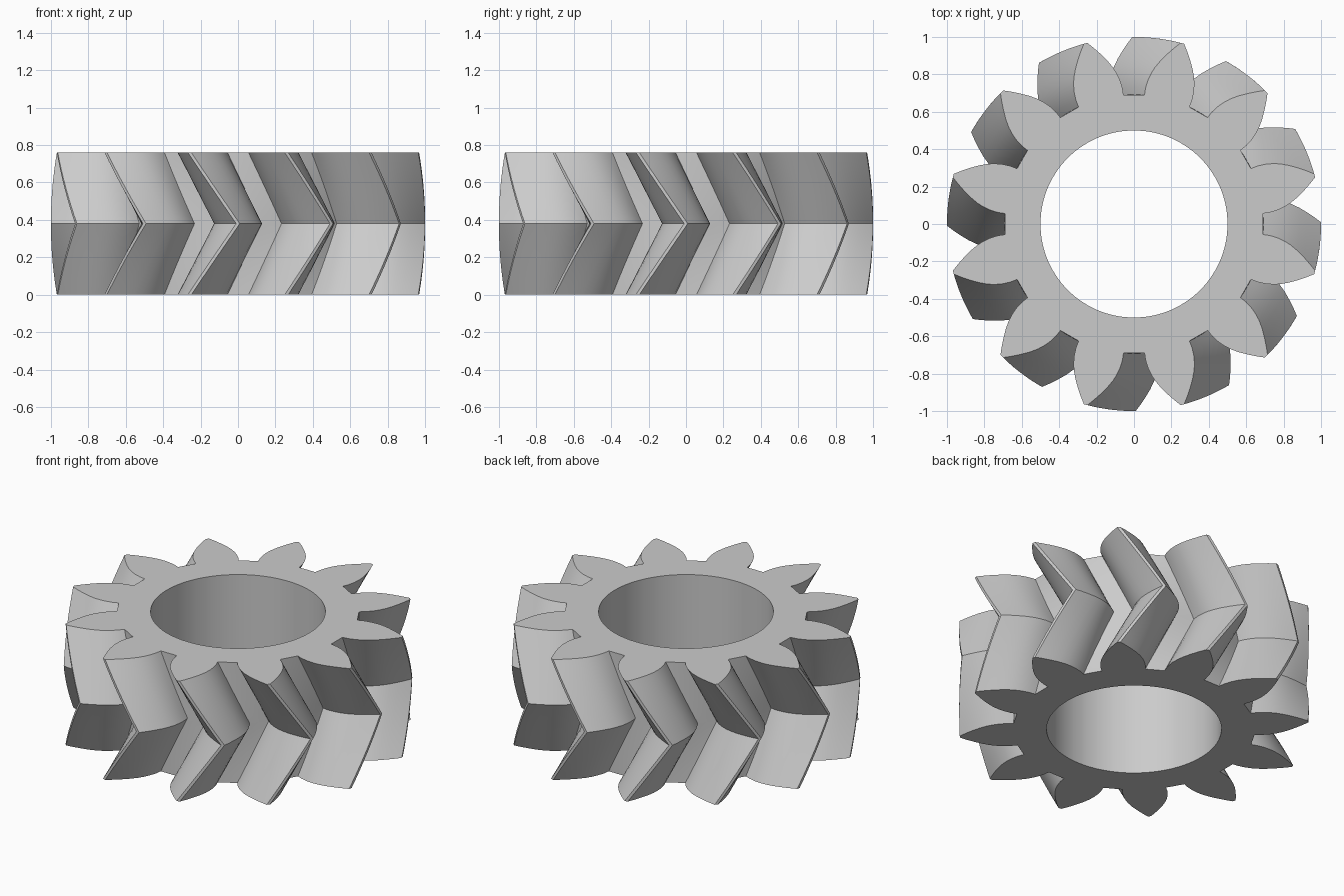
import bpy, bmesh, math

cube = bpy.data.objects.get("Cube")
if cube:
    bpy.data.objects.remove(cube, do_unlink=True)

TEETH = 12
HEIGHT = 0.76
BORE = 0.5
TWIST = math.radians(15)
LAYERS = 16

# One tooth flank from root to tip: (radius, half angle in degrees)
FLANK = [(0.692, 10.35), (0.73, 10.15), (0.775, 9.4), (0.81, 8.5), (0.844, 7.4),
         (0.885, 5.75), (0.925, 3.95), (0.965, 2.15), (1.0, 0.55)]

# Steel material
steel = bpy.data.materials.new("steel grey")
steel.use_nodes = True
grey = (0.6, 0.6, 0.6, 1)
steel.diffuse_color = grey
steel.node_tree.nodes["Principled BSDF"].inputs["Base Color"].default_value = grey

# Full outline as (radius, angle), each tooth followed by its valley floor
tooth = [(r, -a) for r, a in FLANK] + [(r, a) for r, a in reversed(FLANK)] + [(0.69, 15)]
pitch = 360 / TEETH
outline = [(r, math.radians(a + pitch * k)) for k in range(TEETH) for r, a in tooth]

bm = bmesh.new()


def ring(points, z, turn):
    return [bm.verts.new((r * math.cos(a + turn), r * math.sin(a + turn), z))
            for r, a in points]


def bridge(lower, upper):
    n = len(lower)
    for i in range(n):
        j = (i + 1) % n
        bm.faces.new((lower[i], lower[j], upper[j], upper[i]))


# Herringbone teeth: the twist reverses at mid height
rings = []
for k in range(LAYERS + 1):
    t = k / LAYERS
    rings.append(ring(outline, HEIGHT * t, -TWIST * abs(2 * t - 1)))
for lower, upper in zip(rings, rings[1:]):
    bridge(lower, upper)

# Bore and flat end faces
bore = [(BORE, a) for r, a in outline]
bore_bottom = ring(bore, 0, -TWIST)
bore_top = ring(bore, HEIGHT, -TWIST)
bridge(rings[-1], bore_top)
bridge(bore_top, bore_bottom)
bridge(bore_bottom, rings[0])
bmesh.ops.recalc_face_normals(bm, faces=bm.faces)

mesh = bpy.data.meshes.new("herringbone_gear")
bm.to_mesh(mesh)
bm.free()
mesh.materials.append(steel)
gear = bpy.data.objects.new("herringbone_gear", mesh)
bpy.context.collection.objects.link(gear)

# Smooth flanks with sharp tips, roots and chevron ridge
bpy.ops.object.select_all(action='DESELECT')
gear.select_set(True)
bpy.context.view_layer.objects.active = gear
bpy.ops.object.shade_smooth_by_angle(angle=math.radians(25))
